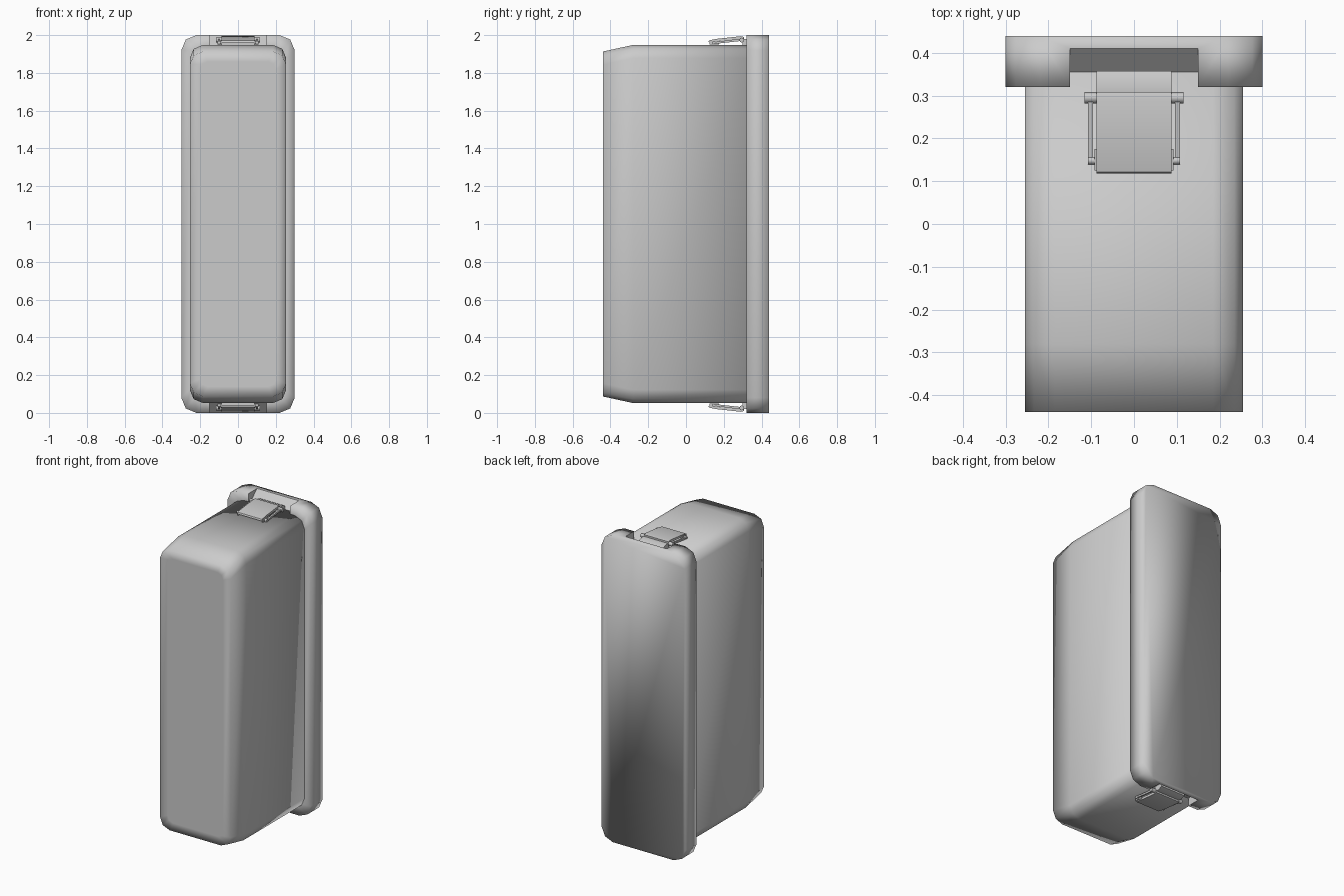
import bpy, bmesh, math

cube = bpy.data.objects.get("Cube")
if cube:
    bpy.data.objects.remove(cube, do_unlink=True)

MID = 1.0  # height of the mirror plane between top and bottom


def finish(name, bm, angle):
    bmesh.ops.recalc_face_normals(bm, faces=bm.faces)
    mesh = bpy.data.meshes.new(name)
    bm.to_mesh(mesh)
    bm.free()
    obj = bpy.data.objects.new(name, mesh)
    bpy.context.collection.objects.link(obj)
    bpy.ops.object.select_all(action='DESELECT')
    obj.select_set(True)
    bpy.context.view_layer.objects.active = obj
    if angle:
        bpy.ops.object.shade_smooth_by_angle(angle=math.radians(angle))
    return obj


def rounded_loop(bm, y, half_x, half_z, radius, segments=2):
    """Rounded rectangle facing the y axis."""
    verts = []
    for i, (sx, sz) in enumerate([(1, 1), (-1, 1), (-1, -1), (1, -1)]):
        for k in range(segments + 1):
            a = math.pi / 2 * (i + k / segments)
            verts.append(bm.verts.new((sx * (half_x - radius) + radius * math.cos(a), y,
                                       MID + sz * (half_z - radius) + radius * math.sin(a))))
    return verts


def loft(name, sections, angle):
    bm = bmesh.new()
    loops = [rounded_loop(bm, *s) for s in sections]
    for a, b in zip(loops, loops[1:]):
        for i in range(len(a)):
            j = (i + 1) % len(a)
            bm.faces.new((a[i], a[j], b[j], b[i]))
    bm.faces.new(loops[0])
    bm.faces.new(loops[-1])
    return finish(name, bm, angle)


def extrude_x(name, profile, x0, x1, side=1, angle=0):
    """Sweep a (y, z) profile along x; side -1 mirrors it to the underside."""
    bm = bmesh.new()
    rings = [[bm.verts.new((x, y, MID + side * (z - MID))) for y, z in profile] for x in (x0, x1)]
    n = len(profile)
    for i in range(n):
        j = (i + 1) % n
        bm.faces.new((rings[0][i], rings[0][j], rings[1][j], rings[1][i]))
    for ring in rings:
        bm.faces.new(ring)
    return finish(name, bm, angle)


def disc(y, z, radius, n=8):
    return [(y + radius * math.cos(2 * math.pi * k / n), z + radius * math.sin(2 * math.pi * k / n))
            for k in range(n)]


# Case body: constant width, top and bottom tapering towards the front
loft("case_body", [(-0.44, 0.2, 0.86, 0.04), (-0.44, 0.255, 0.913, 0.07),
                   (-0.28, 0.255, 0.948, 0.07), (0.36, 0.255, 0.948, 0.07)], 180)

# Lid with a sloped latch recess at the top and bottom
lid = loft("lid", [(0.32, 0.25, 0.94, 0.07), (0.32, 0.3, 1.0, 0.08),
                   (0.44, 0.3, 1.0, 0.08)], 180)
recess = [(0.28, 1.948), (0.355, 1.948), (0.41, 2.0), (0.41, 2.05), (0.28, 2.05)]
for side in (1, -1):
    cutter = extrude_x("recess_cutter", recess, -0.15, 0.15, side)
    cutter.hide_render = True
    bpy.context.view_layer.objects.active = lid
    mod = lid.modifiers.new("latch_recess", 'BOOLEAN')
    mod.operation = 'DIFFERENCE'
    mod.solver = 'EXACT'
    mod.object = cutter
    bpy.ops.object.modifier_apply(modifier=mod.name)
    bpy.data.objects.remove(cutter, do_unlink=True)

# Latches, one on each end
lever = [(0.118, 1.962), (0.122, 1.972), (0.16, 1.98), (0.29, 1.994), (0.308, 1.99),
         (0.308, 1.972), (0.29, 1.978), (0.16, 1.966)]
hook = [(0.3, 1.945), (0.3, 1.978), (0.33, 1.982), (0.358, 1.97), (0.358, 1.945)]
arm = [(0.14, 1.952), (0.14, 1.962), (0.295, 1.982), (0.3, 1.97)]
for side, place in ((1, "top"), (-1, "bottom")):
    extrude_x(place + "_latch_lever", lever, -0.088, 0.088, side, 40)
    extrude_x(place + "_latch_hook", hook, -0.088, 0.088, side, 40)
    for s, hand in ((1, "left"), (-1, "right")):
        name = f"{place}_{hand}_latch_"
        extrude_x(name + "arm", arm, s * 0.096, s * 0.107, side)
        extrude_x(name + "pivot", disc(0.295, 1.974, 0.013), s * 0.085, s * 0.116, side, 50)
        extrude_x(name + "pin", disc(0.148, 1.96, 0.009), s * 0.085, s * 0.108, side, 50)
        extrude_x(name + "ear", [(0.125, 1.95), (0.125, 1.968), (0.175, 1.975), (0.175, 1.95)],
                  s * 0.084, s * 0.092, side)
